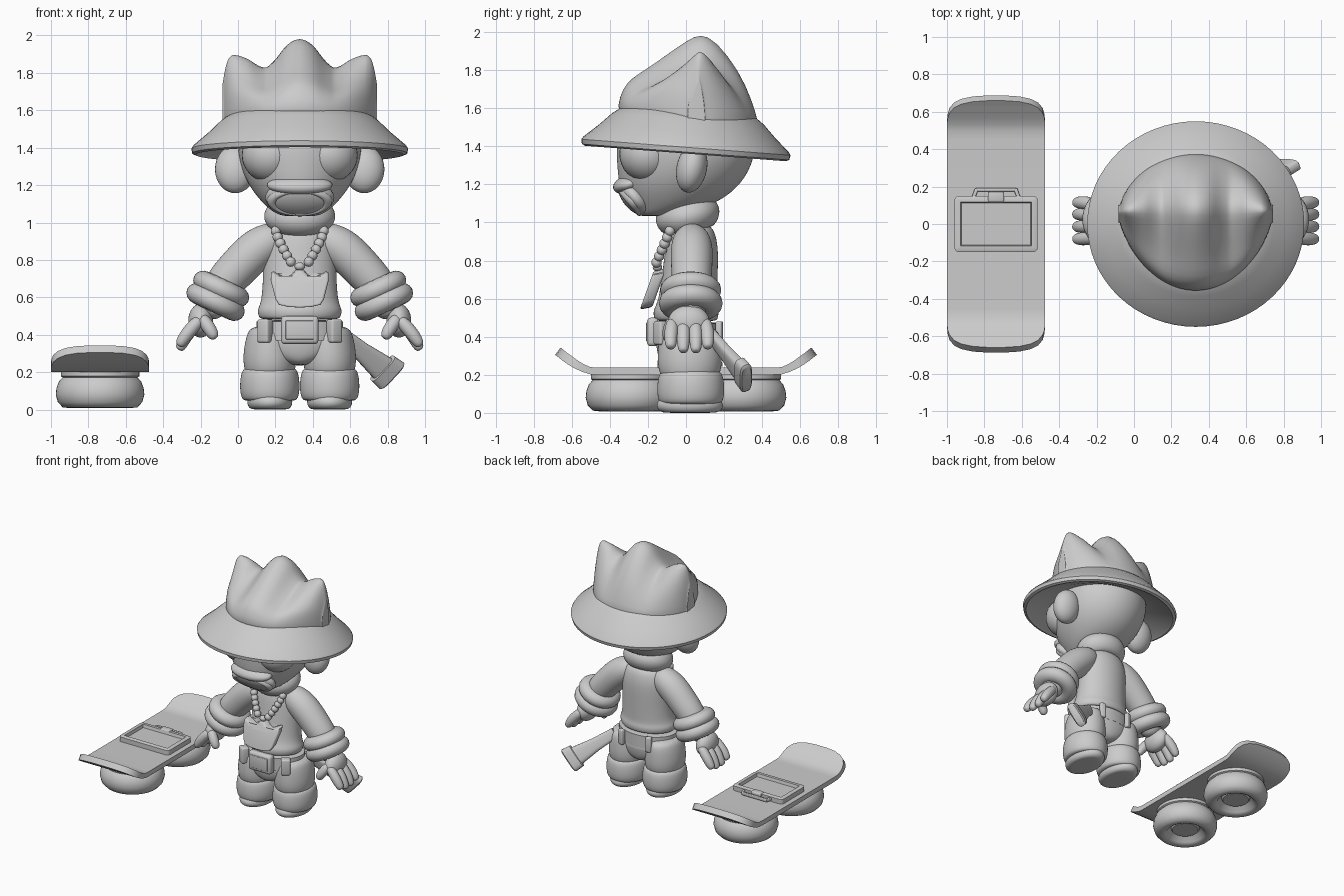
import bpy, bmesh, math
from mathutils import Vector, Matrix

if "Cube" in bpy.data.objects:
    bpy.data.objects.remove(bpy.data.objects["Cube"])

CX = 0.33                                   # centre line of the figure
grey = bpy.data.materials.new("plain_grey")
grey.diffuse_color = (0.6, 0.6, 0.6, 1)
grey.use_nodes = True
grey.node_tree.nodes["Principled BSDF"].inputs["Base Color"].default_value = grey.diffuse_color


def finish(name, bm, subsurf=0, angle=50):
    bmesh.ops.recalc_face_normals(bm, faces=bm.faces)
    me = bpy.data.meshes.new(name)
    bm.to_mesh(me)
    bm.free()
    ob = bpy.data.objects.new(name, me)
    bpy.context.collection.objects.link(ob)
    me.materials.append(grey)
    if subsurf:
        m = ob.modifiers.new("smooth", 'SUBSURF')
        m.levels = m.render_levels = subsurf
        angle = 180
    bpy.ops.object.select_all(action='DESELECT')
    ob.select_set(True)
    bpy.context.view_layer.objects.active = ob
    bpy.ops.object.shade_smooth_by_angle(angle=math.radians(angle))
    return ob


def loft(name, rings, subsurf=2, angle=50):
    bm = bmesh.new()
    vs = [[bm.verts.new(p) for p in r] for r in rings]
    n = len(vs[0])
    for a, b in zip(vs, vs[1:]):
        for i in range(n):
            j = (i + 1) % n
            bm.faces.new((a[i], a[j], b[j], b[i]))
    bm.faces.new(vs[0])
    bm.faces.new(vs[-1])
    return finish(name, bm, subsurf, angle)


def stack(name, prof, x=CX, y=0, n=20, mat=Matrix(), subsurf=2, angle=50):
    """Elliptical rings: (z, rx, ry[, dy])."""
    rings = []
    for p in prof:
        z, rx, ry, dy = (*p, 0)[:4]
        rings.append([mat @ Vector((x + rx * math.cos(t), y + dy + ry * math.sin(t), z))
                      for t in (2 * math.pi * i / n for i in range(n))])
    return loft(name, rings, subsurf, angle=angle)


def ball(name, c, r, rot=0, seg=32):
    bm = bmesh.new()
    m = Matrix.Translation(c) @ Matrix.Rotation(rot, 4, 'X') @ Matrix.Diagonal((*r, 1))
    bmesh.ops.create_uvsphere(bm, u_segments=seg, v_segments=seg // 2, radius=1, matrix=m)
    return finish(name, bm, angle=180)


def tube(name, pts, n=16):
    """Round limb through (x, y, z, r) points with rounded ends."""
    ax = (Vector(pts[-1][:3]) - Vector(pts[0][:3])).normalized()
    u = ax.cross(Vector((0, 1, 0))).normalized()
    v = ax.cross(u)
    ext = lambda p, k: (*(Vector(p[:3]) + ax * k * p[3]), p[3] * 0.55)
    pts = [ext(pts[0], -.6), *pts, ext(pts[-1], .6)]
    return loft(name, [[Vector(p[:3]) + p[3] * (u * math.cos(t) + v * math.sin(t))
                        for t in (2 * math.pi * i / n for i in range(n))] for p in pts])


def torus(name, mat, R, r, flat=1.0, na=40, nb=16):
    rows = [[mat @ Vector(((R + r * math.cos(b)) * math.cos(a), (R + r * math.cos(b)) * math.sin(a) , r * flat * math.sin(b)))
             for b in (2 * math.pi * j / nb for j in range(nb))] for a in (2 * math.pi * i / na for i in range(na))]
    bm = bmesh.new()
    g = [[bm.verts.new(p) for p in row] for row in rows]
    for i in range(na):
        for j in range(nb):
            k, l = (i + 1) % na, (j + 1) % nb
            bm.faces.new((g[i][j], g[k][j], g[k][l], g[i][l]))
    return finish(name, bm, angle=180)


def box(name, c, size, bevel=0.015, rot=0):
    bm = bmesh.new()
    m = Matrix.Translation(c) @ Matrix.Rotation(rot, 4, 'Z') @ Matrix.Diagonal((*size, 1))
    bmesh.ops.create_cube(bm, size=1, matrix=m)
    bmesh.ops.bevel(bm, geom=bm.edges[:], offset=bevel, segments=3, affect='EDGES', profile=0.5)
    return finish(name, bm, angle=40)


def interp(x, table):
    for (a, fa), (b, fb) in zip(table, table[1:]):
        if x <= b:
            return fa + (fb - fa) * (x - a) / (b - a)
    return table[-1][1]


# Hat crown with three peaks, lofted in slices from side to side
height = [(0, .425), (.04, .415), (.08, .38), (.13, .31), (.18, .262), (.22, .275), (.27, .31),
          (.32, .33), (.36, .335), (.385, .31), (.40, .25), (.415, .16)]
side = [(-1, -.2), (-1, .03), (-.93, .25), (-.8, .39), (-.55, .54), (-.35, .68), (0, .92), (.18, 1.01),
        (.4, .94), (.73, .58), (.9, .25), (1, -.02), (1.02, -.25)]
slices = []
for i in range(49):
    s = math.sin(math.pi / 2 * (i / 24 - 1))
    dx = .413 * s
    w = .37 * max(1 - s * s, 0.035) ** .62
    h = interp(abs(dx), height)
    slices.append([(CX + dx, .01 + .045 * s * s + w * a, 1.57 - .08 * w * a + (h if b > 0 else .4) * b) for a, b in side])
loft("hat_crown", slices, 1)

# Hat brim, tilted down at the back
tilt = Matrix.Translation((0, 0, 1.4)) @ Matrix.Rotation(math.radians(-4.4), 4, 'X') @ Matrix.Translation((0, 0, -1.4))
brim = [(.28, 1.605), (.33, 1.597), (.37, 1.58), (.42, 1.545), (.49, 1.478), (.57, 1.41), (.58, 1.395), (.575, 1.37),
        (.555, 1.362), (.54, 1.372), (.43, 1.41), (.36, 1.44), (.28, 1.45)]
stack("hat_brim", [(z, r, r * .95) for r, z in brim], n=64, mat=tilt, subsurf=0, angle=40)

# Head with forward jaw, muzzle and nose ridge
stack("head", [(1.033, .08, .07, -.175), (1.045, .125, .12, -.145), (1.085, .18, .205, -.085), (1.14, .23, .275, -.055),
               (1.21, .28, .325, -.03), (1.30, .318, .355, -.008), (1.40, .335, .368), (1.50, .32, .35), (1.60, .26, .27),
               (1.68, .17, .18), (1.71, .1, .1)], n=32)
ball("muzzle", (CX, -.268, 1.132), (.185, .065, .115), math.radians(40))
ball("nose_ridge", (CX, -.30, 1.20), (.175, .085, .05), math.radians(15))
lip = Matrix.Translation((CX, -.283, 1.118)) @ Matrix.Rotation(math.radians(130), 4, 'X') @ Matrix.Diagonal((1, .55, 1, 1))
torus("lip", lip, .145, .03)

for s, side_name in ((-1, "left"), (1, "right")):
    X = lambda d: CX + s * d
    ball(side_name + "_eye_lens", (X(.152), -.2, 1.36), (.158, .15, .148))
    # Ears
    ball(side_name + "_ear", (X(.345), .03, 1.285), (.108, .08, .13), math.radians(-12))
    # Sleeve
    tube(side_name + "_sleeve", [(X(.14), .03, .92, .10), (X(.23), .03, .86, .115), (X(.33), .03, .76, .11),
                                 (X(.43), .03, .65, .105)])
    # Rolled cuffs
    for k, (dx, z, R, r) in enumerate(((.42, .645, .10, .06), (.45, .575, .105, .062))):
        m = Matrix.Translation((X(dx), .025, z)) @ Matrix.Rotation(s * math.radians(-205), 4, 'Y')
        torus(f"{side_name}_cuff_{k}", m, R, r, .9)
    # Hand with four fingers and a thumb
    tube(side_name + "_wrist", [(X(.45), .025, .62, .11), (X(.48), .02, .54, .09)])
    ball(side_name + "_palm", (X(.53), .015, .475), (.066, .11, .09))
    for k, y in enumerate((-.08, -.014, .052, .115)):
        end = .335 + (.02 if k in (0, 3) else 0)
        tube(f"{side_name}_finger_{k}", [(X(.545), y * .9, .47, .037), (X(.60), y, .41, .039), (X(.637), y, end, .032)], 10)
    tube(side_name + "_thumb", [(X(.515), -.07, .48, .038), (X(.48), -.09, .43, .038), (X(.46), -.095, .395, .032)], 10)
    # Trouser leg, rolled hem and foot
    lx = X(.16)
    stack(side_name + "_trouser_leg", [(.17, .12, .13), (.20, .135, .16), (.26, .145, .172), (.33, .14, .17),
                                       (.40, .125, .165), (.45, .1, .14)], lx, .02)
    stack(side_name + "_hem", [(.045, .12, .14), (.05, .15, .168), (.10, .163, .18), (.17, .16, .177),
                               (.215, .148, .165), (.225, .12, .13)], lx, .025)
    stack(side_name + "_foot", [(0, .08, .12), (.003, .108, .155), (.03, .125, .182), (.07, .12, .17), (.09, .1, .13)], lx, .02)
    # Belt loops
    box(side_name + "_belt_loop_front", (X(.185), -.13, .42), (.07, .06, .125), .012, s * .6)
    box(side_name + "_belt_loop_back", (X(.12), .175, .42), (.045, .035, .12), .01, s * -.3)
    # Bead string
    for k in range(6):
        t = k / 5
        ball(f"{side_name}_bead_{k}", (X(.128 - .08 * t ** 1.3), -.085 - .07 * t, .955 - .165 * t), (.027,) * 3, seg=16)

# Torso, collar, hips and belt
stack("shirt", [(.48, .2, .15), (.49, .222, .17), (.53, .23, .175), (.555, .218, .165), (.6, .205, .155, .01),
                (.72, .198, .148, .02), (.85, .198, .142, .03), (.93, .185, .13, .03), (1.0, .13, .1, .03)])
lean = Matrix.Translation((0, 0, 1.03)) @ Matrix.Rotation(math.radians(14), 4, 'X') @ Matrix.Translation((0, 0, -1.03))
stack("scarf", [(.945, .10, .09), (.95, .15, .13), (1.0, .192, .17), (1.05, .196, .175), (1.10, .165, .15),
                (1.12, .12, .11)], y=.01, mat=lean)
stack("hips", [(.235, .03, .1), (.255, .12, .14), (.30, .215, .16), (.36, .24, .17), (.40, .24, .17)], y=.01)
stack("belt", [(.365, .2, .14), (.37, .232, .172), (.47, .232, .172), (.475, .2, .14)], y=.005, n=40, subsurf=0)
box("buckle", (CX, -.175, .425), (.2, .06, .15), .02)
box("buckle_plate", (CX, -.204, .425), (.15, .01, .1), .004)

# Three-pointed pendant hanging on the bead string
bm = bmesh.new()
half = [(0, .76), (.02, .752), (.045, .722), (.075, .708), (.11, .725), (.14, .742), (.154, .735), (.155, .70), (.142, .65),
        (.13, .60), (.112, .57), (.06, .558)]
outline = half + [(0, .555)] + [(-x, z) for x, z in half[:0:-1]]
f = bm.faces.new([bm.verts.new((CX + x, -.10 - (.77 - z) * .36, z)) for x, z in outline])
r = bmesh.ops.extrude_face_region(bm, geom=[f])
bmesh.ops.translate(bm, verts=[v for v in r["geom"] if isinstance(v, bmesh.types.BMVert)], vec=(0, -.065, -.012))
caps = [e for e in bm.edges if any(len(q.verts) > 4 for q in e.link_faces)]
bmesh.ops.bevel(bm, geom=caps, offset=.014, segments=3, affect='EDGES', profile=.5)
finish("pendant", bm, angle=50)
ball("pendant_ring", (CX, -.15, .765), (.028, .025, .022), seg=16)

# Flat flared tail piece at the back of the hip
a, b = Vector((.54, .13, .41)), Vector((.835, .325, .17))
w, t = Vector((.68, 0, .73)), Vector((-.35, .85, .3)).normalized()
soft = lambda v: math.copysign(abs(v) ** .6, v)
tail = [(0, .04, .025), (.4, .05, .028), (.78, .072, .032), (.79, .09, .036), (.95, .096, .036), (.97, .085, .028)]
loft("tail_piece", [[a.lerp(b, k) + w * (hw * soft(math.cos(q))) + t * (th * soft(math.sin(q)))
                     for q in (2 * math.pi * i / 24 for i in range(24))] for k, hw, th in tail], 0, angle=40)

# Board deck with upturned rounded ends: (y, z, half width)
BX = -.7375
end = [(.45, .218, .2625), (.50, .220, .2625), (.54, .234, .2625), (.575, .252, .259), (.605, .272, .250),
       (.635, .293, .225), (.655, .309, .185), (.668, .319, .125), (.673, .323, .05)]
deck = []
for y, z, hw in [(-y, z, hw) for y, z, hw in end[::-1]] + end:
    dy = .014 * max(0, min(1, (abs(y) - .5) / .1)) * math.copysign(1, y)
    deck.append([(BX - hw, y + dy, z - .018), (BX + hw, y + dy, z - .018),
                 (BX + hw, y - dy, z + .02), (BX - hw, y - dy, z + .02)])
loft("board_deck", deck, 0, angle=40)

# Hover pads under the board
pad = [(.045, .04), (.045, .095), (.06, .105), (.055, .12), (.02, .14), (.008, .165), (.012, .20), (.04, .226), (.08, .237),
       (.115, .233), (.15, .22), (.172, .20), (.178, .21), (.205, .21)]
for s, nm in ((-1, "front"), (1, "rear")):
    stack(nm + "_hover_pad", [(z, q, q) for z, q in pad], BX, s * .29, n=48, subsurf=0, angle=45)

# Case lying on the board: raised frame, sunken screen, handle and clasp
bm = bmesh.new()
bmesh.ops.create_cube(bm, size=1, matrix=Matrix.Translation((BX, 0, .25)) @ Matrix.Diagonal((.445, .3, .05, 1)))
bmesh.ops.bevel(bm, geom=[e for e in bm.edges if abs(e.verts[0].co.z - e.verts[1].co.z) > .01],
                offset=.025, segments=4, affect='EDGES', profile=.5)
top = max(bm.faces, key=lambda q: q.calc_center_median().z)
bmesh.ops.inset_region(bm, faces=[top], thickness=.008, depth=.004)
bmesh.ops.inset_region(bm, faces=[top], thickness=.024)
bmesh.ops.inset_region(bm, faces=[top], thickness=.006, depth=-.024)
finish("case_frame", bm, angle=40)
box("case_handle_bar", (BX, .183, .255), (.22, .018, .025), .006)
for s, nm in ((-1, "left"), (1, "right")):
    box("case_handle_" + nm, (BX + s * .112, .165, .255), (.02, .05, .025), .006, s * .35)
box("case_clasp", (BX, .145, .27), (.085, .055, .03), .008)
